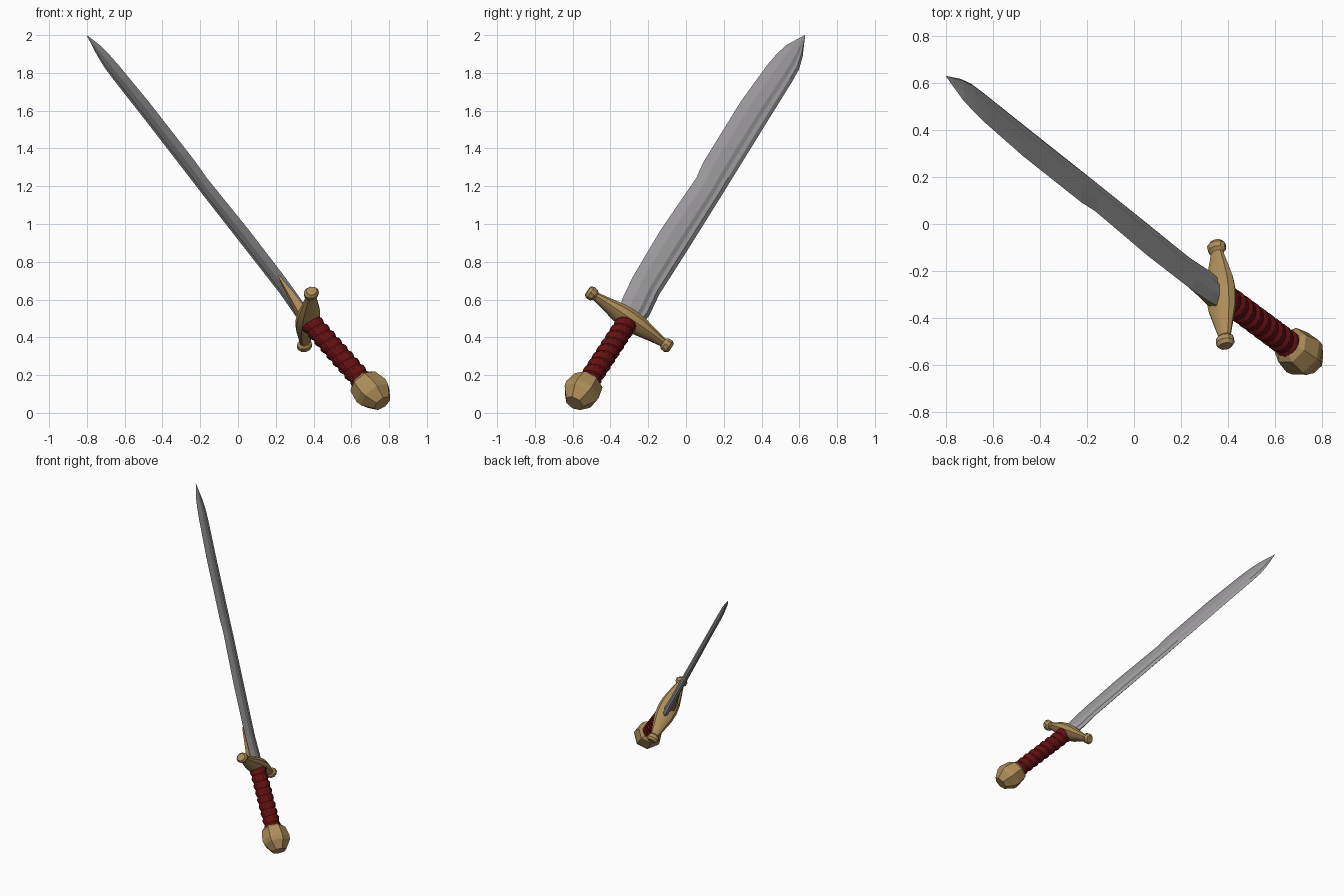
import bpy, bmesh, math
from mathutils import Vector

if "Cube" in bpy.data.objects:
    bpy.data.objects.remove(bpy.data.objects["Cube"])

# Local sword frame: U along blade, W along guard, N across the flat
O = Vector((0.37, -0.30, 0.495))
U = Vector((-0.552, 0.438, 0.71)).normalized()
W = Vector((-0.10, 0.84, -0.53))
W = (W - U * W.dot(U)).normalized()
N = U.cross(W)


def P(u, w, n):
    return O + U * u + W * w + N * n


def material(name, rgb):
    m = bpy.data.materials.new(name)
    m.diffuse_color = (*rgb, 1)
    m.use_nodes = True
    m.node_tree.nodes["Principled BSDF"].inputs["Base Color"].default_value = m.diffuse_color
    return m


steel = material("steel", (0.33, 0.32, 0.33))
gold = material("old_gold", (0.42, 0.265, 0.10))
red = material("dark_red_leather", (0.125, 0.005, 0.006))


def loft(name, rings, mat, smooth=None):
    """Skin a list of equal-sized rings and cap both ends."""
    bm = bmesh.new()
    vs = [[bm.verts.new(p) for p in r] for r in rings]
    k = len(rings[0])
    for a, b in zip(vs, vs[1:]):
        for i in range(k):
            j = (i + 1) % k
            bm.faces.new((a[i], a[j], b[j], b[i]))
    bm.faces.new(vs[0][::-1])
    bm.faces.new(vs[-1])
    bmesh.ops.recalc_face_normals(bm, faces=bm.faces)
    me = bpy.data.meshes.new(name)
    bm.to_mesh(me)
    bm.free()
    me.materials.append(mat)
    ob = bpy.data.objects.new(name, me)
    bpy.context.collection.objects.link(ob)
    if smooth:
        bpy.ops.object.select_all(action='DESELECT')
        ob.select_set(True)
        bpy.context.view_layer.objects.active = ob
        bpy.ops.object.shade_smooth_by_angle(angle=math.radians(smooth))
    return ob


def angles(k):
    return [2 * math.pi * (i + 0.5) / k for i in range(k)]


# Blade: flattened diamond with a shallow groove, (u, low edge, high edge, half thickness)
stations = [(0.02, -0.075, 0.07, 0.026), (0.09, -0.09, 0.08, 0.025),
            (0.235, -0.103, 0.066, 0.022), (0.58, -0.108, 0.07, 0.021),
            (0.98, -0.092, 0.072, 0.020), (1.09, -0.104, 0.072, 0.020),
            (1.54, -0.104, 0.072, 0.018), (1.83, -0.086, 0.073, 0.018),
            (1.92, -0.074, 0.070, 0.017), (2.00, -0.056, 0.051, 0.013),
            (2.12, 0.000, 0.003, 0.001)]
profile = [(0, 0), (0.3, 0.8), (0.62, 1), (0.75, 0.65), (0.88, 0.7),
           (1, 0), (0.88, -0.7), (0.75, -0.65), (0.62, -1), (0.3, -0.8)]
loft("blade", [[P(u, lo + (hi - lo) * f, t * h) for f, h in profile]
               for u, lo, hi, t in stations], steel)

# Langet: short gold tongue lying on one side of the blade
loft("langet", [[P(u, c - h, 0.005), P(u, c + h, 0.005),
                 P(u, c + h * 0.6, t), P(u, c - h * 0.6, t)]
                for u, c, h, t in [(0.0, -0.02, 0.06, 0.05), (0.12, -0.045, 0.035, 0.033),
                                   (0.27, -0.075, 0.006, 0.017)]], gold)

# Crossguard: swollen middle, narrow necks, knobbed ends (w, half u, half n), mirrored
half = [(0.0, 0.052, 0.072), (0.07, 0.046, 0.066), (0.15, 0.030, 0.046),
        (0.215, 0.021, 0.029), (0.228, 0.034, 0.040), (0.252, 0.037, 0.042),
        (0.268, 0.026, 0.030)]
guard = [(-w, a, b) for w, a, b in half[:0:-1]] + half
loft("crossguard", [[P(a * math.cos(t), w, b * math.sin(t)) for t in angles(10)]
                    for w, a, b in guard], gold, 28)


# Hilt axis drifts slightly off the blade axis toward the pommel
def hilt(u, r, t, lean=0.0):
    s = -u / 0.58
    return P(u + lean * math.cos(t), -0.016 * s + r * math.cos(t), -0.03 * s + r * math.sin(t))


# Grip: leather wrap with slanted ridges
rings, turns = [], 9
for i in range(turns * 3 + 1):
    r = 0.060 if i % 3 == 1 else (0.058 if i % 3 == 2 else 0.051)
    u = -0.02 - 0.48 * i / (turns * 3)
    rings.append([hilt(u, r, t, 0.012) for t in angles(14)])
loft("grip", rings, red, 25)

# Pommel: chunky faceted knob
loft("pommel", [[hilt(u, r, t) for t in angles(7)]
                for u, r in [(-0.475, 0.062), (-0.495, 0.085), (-0.57, 0.100),
                             (-0.60, 0.094), (-0.66, 0.052)]], gold)
